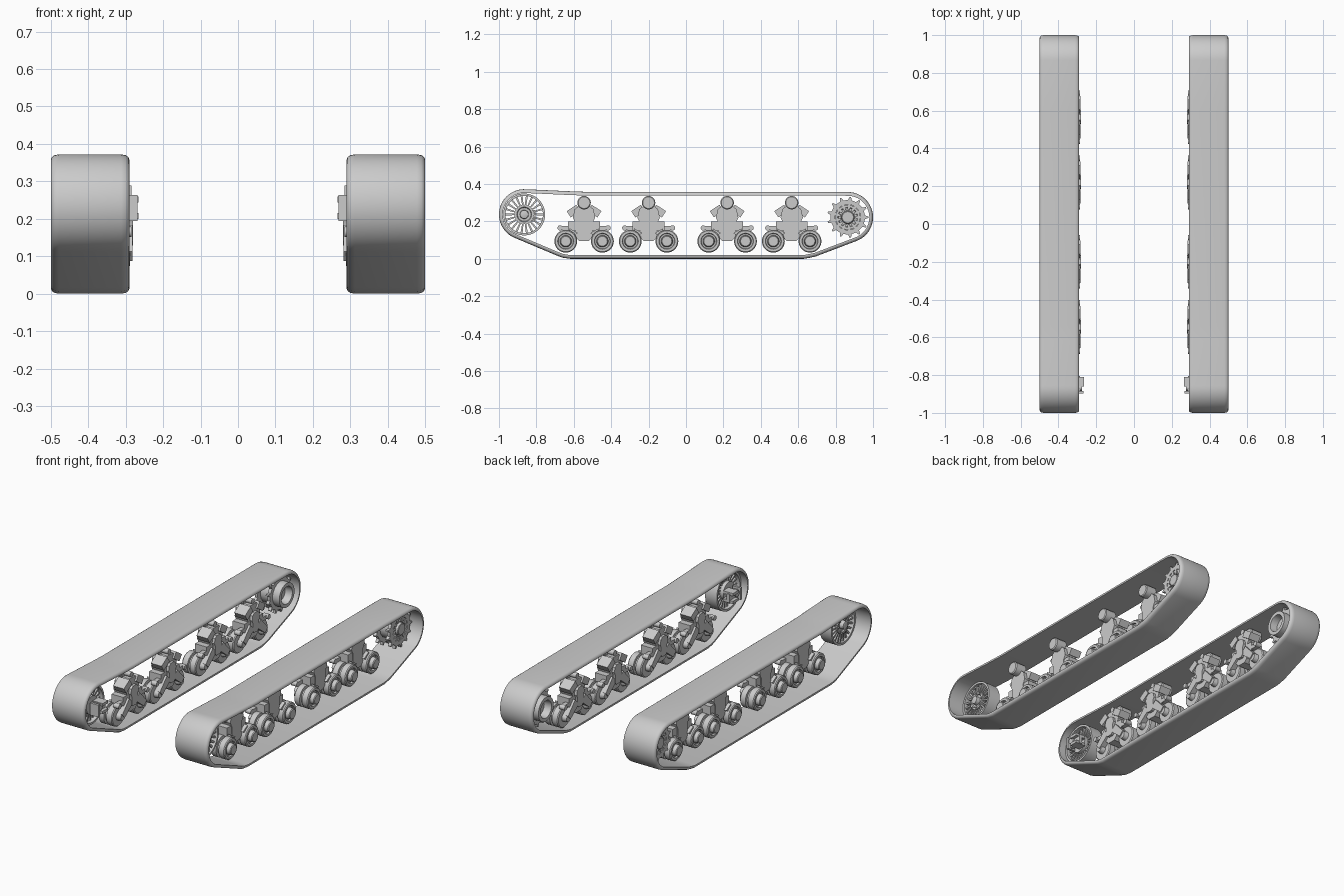
import bpy, bmesh, math
from math import cos, sin, pi, radians
from mathutils import Vector

cube = bpy.data.objects.get("Cube")
if cube:
    bpy.data.objects.remove(cube)

steel = bpy.data.materials.new("plain grey steel")
steel.use_nodes = True
GREY = (0.6, 0.6, 0.6, 1)
steel.diffuse_color = GREY
steel.node_tree.nodes["Principled BSDF"].inputs["Base Color"].default_value = GREY


def finish(name, bm):
    """Turn a left-hand part into an object mirrored to the right side."""
    bmesh.ops.recalc_face_normals(bm, faces=bm.faces)
    mesh = bpy.data.meshes.new(name)
    bm.to_mesh(mesh)
    bm.free()
    mesh.materials.append(steel)
    obj = bpy.data.objects.new(name, mesh)
    bpy.context.collection.objects.link(obj)
    bpy.ops.object.select_all(action='DESELECT')
    obj.select_set(True)
    bpy.context.view_layer.objects.active = obj
    bpy.ops.object.shade_smooth_by_angle(angle=radians(35))
    mirror = obj.modifiers.new("both sides", 'MIRROR')
    mirror.use_mirror_merge = False
    return obj


def skin(bm, rings, wrap):
    """Join rings of equal length with quads."""
    rows = [[bm.verts.new(p) for p in ring] for ring in rings]
    pairs = list(zip(rows, rows[1:])) + ([(rows[-1], rows[0])] if wrap else [])
    for a, b in pairs:
        for i in range(len(a)):
            j = (i + 1) % len(a)
            bm.faces.new((a[i], a[j], b[j], b[i]))
    return rows


def prism(bm, pts, x0, x1):
    """Extrude a side outline of (y, z) points from x0 to x1."""
    rows = skin(bm, [[(x, y, z) for y, z in pts] for x in (x0, x1)], False)
    for row in rows:
        bm.faces.new(row)


def lathe(bm, profile, y, z, ring=False, n=32):
    """Turn (x, radius) points about a sideways axle; ring leaves the middle open."""
    rows = skin(bm, [[(x, y + r * cos(2 * pi * i / n), z + r * sin(2 * pi * i / n))
                      for i in range(n)] for x, r in profile], ring)
    if not ring:
        bm.faces.new(rows[0])
        bm.faces.new(rows[-1])


def bar(bm, a, b, width, x0, x1, tip=None):
    """Flat bar between two (y, z) points, optionally tapered to a tip width."""
    a, b = Vector(a), Vector(b)
    d = (b - a).normalized()
    side = Vector((-d.y, d.x)) / 2
    tip = width if tip is None else tip
    prism(bm, [a + side * width, b + side * tip, b - side * tip, a - side * width], x0, x1)


def spokes(bm, centre, count, r0, r1, width, x0, x1, tip=None):
    for i in range(count):
        d = Vector((cos(2 * pi * i / count), sin(2 * pi * i / count)))
        bar(bm, centre + d * r0, centre + d * r1, width, x0, x1, tip)


IDLER = Vector((-0.865, 0.237))
SPROCKET = Vector((0.865, 0.222))


# Track belt: a rounded cross-section swept round the loop
def arc(centre, r, start, end, n=24):
    return [centre + r * Vector((cos(t), sin(t))) for t in
            (radians(start + (end - start) * i / n) for i in range(n + 1))]


path = arc(IDLER, 0.135, 86, 248)
path += [Vector(p) for p in ((-0.69, 0.017), (-0.66, 0.006), (-0.62, 0), (0.63, 0), (0.665, 0.006), (0.695, 0.013))]
path += arc(SPROCKET, 0.135, 291, 449)
path += [Vector(p) for p in ((0.6, 0.358), (-0.54, 0.358), (-0.62, 0.361))]
section = [(0.29, 0.02), (0.29, 0.014), (0.293, 0.007), (0.3, 0.002), (0.312, 0), (0.478, 0),
           (0.49, 0.002), (0.497, 0.007), (0.5, 0.014), (0.5, 0.02)]
rings = []
for i, p in enumerate(path):
    d = (path[(i + 1) % len(path)] - path[i - 1]).normalized()
    inward = Vector((-d.y, d.x))
    rings.append([(x, *(p + inward * depth)) for x, depth in section])
bm = bmesh.new()
skin(bm, rings, True)
finish("track_belt", bm)

# Four bogies, each with a pair of road wheels and a return roller
for n, c in enumerate((-0.545, -0.2, 0.22, 0.565), 1):
    # Central casting
    bm = bmesh.new()
    half = [(0.025, 0.095), (0.045, 0.115), (0.045, 0.19), (0.06, 0.22), (0.05, 0.265), (0.025, 0.285)]
    outline = [(c + y, z) for y, z in half] + [(c - y, z) for y, z in reversed(half)]
    prism(bm, outline, 0.295, 0.375)
    prism(bm, [(c + (y - c) * 0.6, 0.18 + (z - 0.18) * 0.6) for y, z in outline], 0.28, 0.3)
    finish(f"bogie_casting_{n}", bm)

    # Shoulder wings, cross beam and swing arms
    bm = bmesh.new()
    for s in (-1, 1):
        bar(bm, (c + s * 0.03, 0.272), (c + s * 0.082, 0.238), 0.04, 0.285, 0.355)
        bar(bm, (c + s * 0.04, 0.175), (c + s * 0.085, 0.175), 0.05, 0.295, 0.37)
        bar(bm, (c + s * 0.03, 0.165), (c + s * 0.1, 0.1), 0.05, 0.282, 0.318, 0.035)
        bar(bm, (c + s * 0.055, 0.15), (c + s * 0.075, 0.115), 0.05, 0.31, 0.39, 0.01)
        lathe(bm, [(0.285, 0.014), (0.32, 0.014)], c + s * 0.128, 0.165, n=12)
        bar(bm, (c + s * 0.08, 0.165), (c + s * 0.13, 0.165), 0.022, 0.295, 0.32)
    finish(f"bogie_arms_{n}", bm)

    # Return roller on its stub
    bm = bmesh.new()
    lathe(bm, [(0.3, 0.015), (0.34, 0.015), (0.34, 0.031), (0.345, 0.036), (0.41, 0.036), (0.415, 0.031)], c, 0.3)
    finish(f"return_roller_{n}", bm)

    # Road wheels: twin rims with a groove, dished face and hub cap
    for side, s in (("front", -1), ("rear", 1)):
        bm = bmesh.new()
        lathe(bm, [(0.288, 0.02), (0.315, 0.025), (0.315, 0.056), (0.32, 0.061), (0.352, 0.061),
                   (0.352, 0.045), (0.368, 0.045), (0.368, 0.061), (0.4, 0.061), (0.405, 0.056),
                   (0.405, 0.043), (0.395, 0.04), (0.395, 0.032), (0.42, 0.03), (0.424, 0.026)],
              c + s * 0.098, 0.094)
        finish(f"{side}_road_wheel_{n}", bm)

# Idler wheel: rim, spokes and bolted hub
bm = bmesh.new()
y, z = IDLER
lathe(bm, [(0.33, 0.112), (0.405, 0.112), (0.405, 0.1), (0.33, 0.1)], y, z, True, 48)
spokes(bm, IDLER, 22, 0.045, 0.102, 0.007, 0.35, 0.395, 0.011)
lathe(bm, [(0.33, 0.03), (0.33, 0.052), (0.402, 0.052), (0.402, 0.04), (0.395, 0.036),
           (0.395, 0.024), (0.418, 0.022), (0.42, 0.018)], y, z)
for i in range(8):
    t = 2 * pi * i / 8
    lathe(bm, [(0.39, 0.005), (0.408, 0.005)], y + 0.044 * cos(t), z + 0.044 * sin(t), n=6)
finish("idler_wheel", bm)

# Idler axle and its tension adjuster
bm = bmesh.new()
lathe(bm, [(0.275, 0.018), (0.34, 0.018)], y, z, n=16)
bar(bm, (y - 0.03, z - 0.01), (y + 0.06, z - 0.01), 0.05, 0.285, 0.305)
for dz in (-0.03, 0.015):
    bar(bm, (y + 0.005, z + dz), (y + 0.055, z + dz), 0.016, 0.266, 0.33)
bar(bm, (y - 0.032, z - 0.008), (y - 0.018, z - 0.008), 0.07, 0.268, 0.32)
finish("idler_adjuster", bm)

# Drive sprocket: twin toothed rings joined by a spoked drum
bm = bmesh.new()
y, z = SPROCKET
for x0 in (0.335, 0.415):
    x1 = x0 + 0.018
    lathe(bm, [(x0, 0.092), (x1, 0.092), (x1, 0.068), (x0, 0.068)], y, z, True, 39)
    spokes(bm, SPROCKET, 13, 0.088, 0.11, 0.022, x0, x1, 0.008)
    spokes(bm, SPROCKET, 13, 0.04, 0.072, 0.014, x0, x1)
lathe(bm, [(0.335, 0.066), (0.43, 0.066), (0.43, 0.054), (0.422, 0.05), (0.422, 0.036),
           (0.442, 0.034), (0.445, 0.03)], y, z)
finish("drive_sprocket", bm)

# Final drive cover on the inner face of the sprocket
bm = bmesh.new()
lathe(bm, [(0.292, 0.07), (0.335, 0.07), (0.335, 0.045), (0.292, 0.05)], y, z, True)
finish("final_drive_cover", bm)
